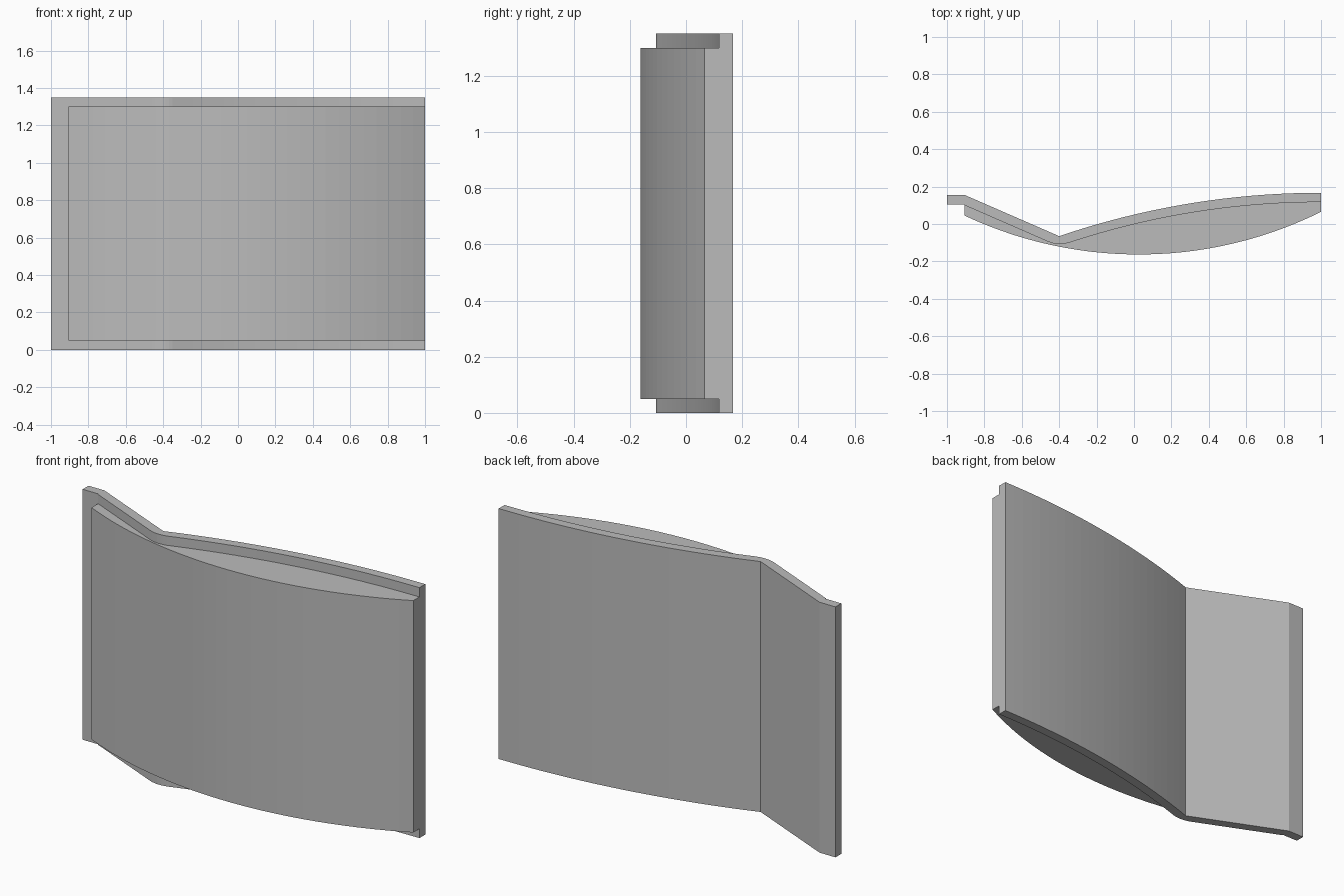
import bpy, bmesh, math

cube = bpy.data.objects.get("Cube")
if cube:
    bpy.data.objects.remove(cube, do_unlink=True)

HEIGHT, INSET = 1.35, 0.05

grey = bpy.data.materials.new("plain grey")
grey.use_nodes = True
GREY = (0.5, 0.5, 0.5, 1)
grey.diffuse_color = GREY
grey.node_tree.nodes["Principled BSDF"].inputs["Base Color"].default_value = GREY


def arc(cx, cy, radius, x0, x1, n, side):
    """Points on a circle from x0 to x1, on its upper (+1) or lower (-1) side."""
    a0, a1 = (math.asin((x - cx) / radius) for x in (x0, x1))
    return [(cx + radius * math.sin(a), cy + side * radius * math.cos(a))
            for a in (a0 + (a1 - a0) * i / n for i in range(n + 1))]


def bend(p, q, r, n):
    """Rounded corner from p to r, pulled towards q."""
    return [tuple((1-t)**2 * a + 2*t*(1-t) * b + t*t * c for a, b, c in zip(p, q, r))
            for t in (i / n for i in range(1, n))]


def extrude(name, outline, z0, z1):
    """Upright prism over a plan outline."""
    bm = bmesh.new()
    base = bm.faces.new([bm.verts.new((x, y, z0)) for x, y in outline])
    top = bmesh.ops.extrude_face_region(bm, geom=[base])["geom"]
    bmesh.ops.translate(bm, vec=(0, 0, z1 - z0),
                        verts=[v for v in top if isinstance(v, bmesh.types.BMVert)])
    bmesh.ops.recalc_face_normals(bm, faces=bm.faces)
    mesh = bpy.data.meshes.new(name)
    bm.to_mesh(mesh)
    bm.free()
    mesh.materials.append(grey)
    obj = bpy.data.objects.new(name, mesh)
    bpy.context.collection.objects.link(obj)
    return obj


# Shared joint between plate and core: sloped run, rounded bend, shallow arc
sweep = arc(1, -4.173, 4.29, -0.35, 1, 24, 1)
joint = [(-0.905, 0.10), (-0.46, -0.094)]
joint += bend(joint[-1], (-0.41, -0.116), sweep[0], 6) + sweep

# Full-height back plate with a flat lip along its right edge
back = [(-1, 0.155), (-0.905, 0.155)] + arc(1, -4.173, 4.34, -0.4, 1, 24, 1)
extrude("back_plate", [(-1, 0.105), (-0.905, 0.105)] + joint + back[::-1], 0, HEIGHT)

# Shorter bulging core on the front of the plate
bulge = arc(0.026, 2.031, 2.194, -0.905, 1, 28, -1)
extrude("front_core", bulge + joint[::-1], INSET, HEIGHT - INSET)
